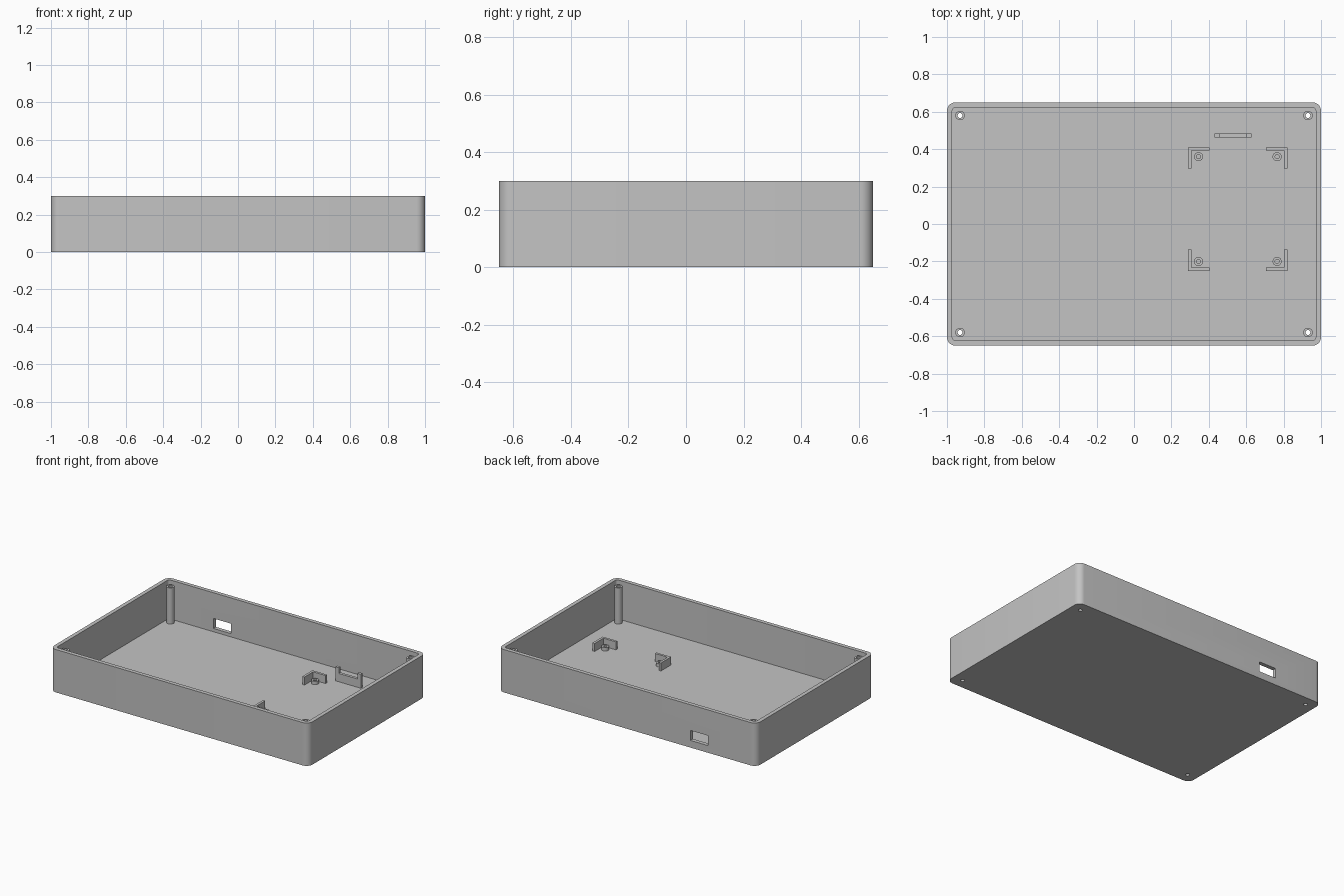
import bpy, bmesh
from math import sin, cos, pi, radians

cube = bpy.data.objects.get("Cube")
if cube:
    bpy.data.objects.remove(cube, do_unlink=True)

HX, HY, HEIGHT = 1.0, 0.65, 0.3
WALL, FLOOR, CORNER = 0.028, 0.027, 0.045
POST_X, POST_Y, HOLE = 0.93, 0.58, 0.013

grey = bpy.data.materials.new("plain_grey")
grey.use_nodes = True
grey.diffuse_color = (0.55, 0.55, 0.55, 1)
grey.node_tree.nodes["Principled BSDF"].inputs["Base Color"].default_value = (0.55, 0.55, 0.55, 1)


def finish(name, bm):
    bmesh.ops.recalc_face_normals(bm, faces=bm.faces)
    mesh = bpy.data.meshes.new(name)
    bm.to_mesh(mesh)
    bm.free()
    mesh.materials.append(grey)
    obj = bpy.data.objects.new(name, mesh)
    bpy.context.collection.objects.link(obj)
    return obj


def prism(name, outline, low, high, axis="z"):
    """Extrude an outline along z, or an (x, z) outline along y."""
    bm = bmesh.new()
    place = (lambda a, b, c: (a, b, c)) if axis == "z" else (lambda a, b, c: (a, c, b))
    face = bm.faces.new([bm.verts.new(place(a, b, low)) for a, b in outline])
    new = bmesh.ops.extrude_face_region(bm, geom=[face])["geom"]
    verts = [v for v in new if isinstance(v, bmesh.types.BMVert)]
    bmesh.ops.translate(bm, verts=verts, vec=place(0, 0, high - low))
    return finish(name, bm)


def rounded(hx, hy, r, steps=8):
    pts = []
    for q, (sx, sy) in enumerate([(1, 1), (-1, 1), (-1, -1), (1, -1)]):
        for i in range(steps + 1):
            a = (q + i / steps) * pi / 2
            pts.append((sx * (hx - r) + r * cos(a), sy * (hy - r) + r * sin(a)))
    return pts


def circle(x, y, r, n=32):
    return [(x + r * cos(2 * pi * i / n), y + r * sin(2 * pi * i / n)) for i in range(n)]


def tube(name, x, y, inner, outer, low, high, n=32):
    bm = bmesh.new()
    rings = [[bm.verts.new((px, py, z)) for px, py in circle(x, y, r, n)]
             for r, z in [(inner, low), (outer, low), (outer, high), (inner, high)]]
    for a, b in zip(rings, rings[1:] + rings[:1]):
        for i in range(n):
            j = (i + 1) % n
            bm.faces.new((a[i], a[j], b[j], b[i]))
    return finish(name, bm)


def cut(target, cutter):
    cutter.hide_render = True
    mod = target.modifiers.new("cut", "BOOLEAN")
    mod.operation, mod.solver, mod.object = "DIFFERENCE", "EXACT", cutter
    bpy.context.view_layer.objects.active = target
    bpy.ops.object.modifier_apply(modifier=mod.name)
    bpy.data.objects.remove(cutter, do_unlink=True)


# Open tray with cavity and a window in the back wall
tray = prism("tray", rounded(HX, HY, CORNER), 0, HEIGHT)
cut(tray, prism("cavity", rounded(HX - WALL, HY - WALL, CORNER - WALL), FLOOR, HEIGHT + 0.1))
cut(tray, prism("port", [(-0.625, 0.05), (-0.49, 0.05), (-0.49, 0.12), (-0.625, 0.12)],
                HY - 0.1, HY + 0.1, "y"))
parts = [tray]

# Corner screw posts, drilled through the floor
for side, sx in (("left", 1), ("right", -1)):
    for end, sy in (("front", -1), ("back", 1)):
        x, y = sx * POST_X, sy * POST_Y
        cut(tray, prism("drill", circle(x, y, HOLE), -0.1, 0.1))
        parts.append(tube(f"screw_post_{end}_{side}", x, y, HOLE, 0.025, FLOOR, 0.28))

# Board mount: L-shaped corner guides, each with a short standoff
CX, CY, GX, GY = 0.555, 0.08, 0.265, 0.33
ARM, THICK = 0.113, 0.017
for side, sx in (("left", 1), ("right", -1)):
    for end, sy in (("front", -1), ("back", 1)):
        shape = [(0, 0), (ARM, 0), (ARM, THICK), (THICK, THICK), (THICK, ARM), (0, ARM)]
        outline = [(CX + sx * (GX - u), CY + sy * (GY - v)) for u, v in shape]
        parts.append(prism(f"corner_guide_{end}_{side}", outline, FLOOR, 0.083))
        parts.append(tube(f"standoff_{end}_{side}", CX + sx * 0.21, CY + sy * 0.28,
                          0.011, 0.024, FLOOR, 0.05))

# Notched rest behind the board mount
notch = [(0.43, FLOOR), (0.627, FLOOR), (0.627, 0.125), (0.6, 0.125),
         (0.6, 0.085), (0.457, 0.085), (0.457, 0.125), (0.43, 0.125)]
parts.append(prism("notched_rest", notch, 0.463, 0.483, "y"))

# Smooth the round surfaces, keep the edges sharp
bpy.ops.object.select_all(action="DESELECT")
for obj in parts:
    obj.select_set(True)
bpy.context.view_layer.objects.active = tray
bpy.ops.object.shade_smooth_by_angle(angle=radians(30))
